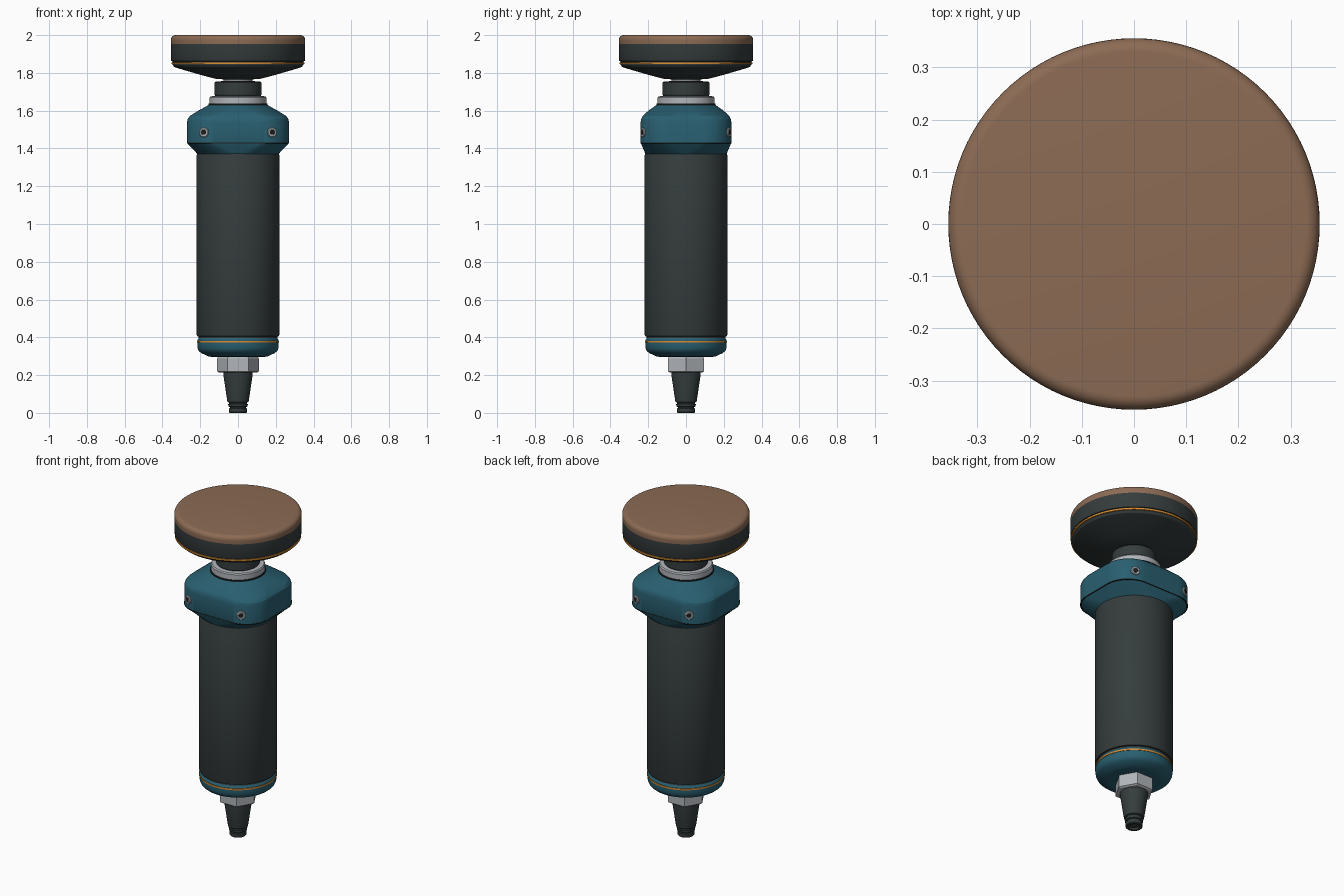
import bpy, bmesh, math
from mathutils import Matrix, Vector

if "Cube" in bpy.data.objects:
    bpy.data.objects.remove(bpy.data.objects["Cube"])


def material(name, rgb):
    m = bpy.data.materials.new(name)
    m.diffuse_color = (*rgb, 1)
    m.use_nodes = True
    m.node_tree.nodes["Principled BSDF"].inputs["Base Color"].default_value = m.diffuse_color
    return m


DARK = material("charcoal", (0.036, 0.046, 0.046))
TEAL = material("teal", (0.022, 0.115, 0.165))
BROWN = material("tan brown", (0.262, 0.147, 0.089))
ORANGE = material("orange", (0.72, 0.27, 0.03))
SILVER = material("silver", (0.44, 0.46, 0.49))
BLACK = material("black", (0.012, 0.014, 0.014))


def finish(name, bm, mat, angle=30):
    bmesh.ops.recalc_face_normals(bm, faces=bm.faces)
    me = bpy.data.meshes.new(name)
    bm.to_mesh(me)
    bm.free()
    me.materials.append(mat)
    ob = bpy.data.objects.new(name, me)
    bpy.context.collection.objects.link(ob)
    bpy.ops.object.select_all(action='DESELECT')
    ob.select_set(True)
    bpy.context.view_layer.objects.active = ob
    bpy.ops.object.shade_smooth_by_angle(angle=math.radians(angle))
    return ob


def loft(name, rings, mat, angle=30):
    """Skin a stack of equal-length point rings and cap both ends."""
    bm = bmesh.new()
    loops = [[bm.verts.new(p) for p in ring] for ring in rings]
    n = len(loops[0])
    for a, b in zip(loops, loops[1:]):
        for i in range(n):
            j = (i + 1) % n
            bm.faces.new((a[i], a[j], b[j], b[i]))
    bm.faces.new(loops[0])
    bm.faces.new(loops[-1])
    return finish(name, bm, mat, angle)


def circle(r, z, n=96):
    return [(r * math.cos(math.tau * i / n), r * math.sin(math.tau * i / n), z)
            for i in range(n)]


def lathe(name, profile, mat, n=96, angle=30):
    return loft(name, [circle(r, z, n) for r, z in profile], mat, angle)


def rounded_box(hx, hy, r, z, n=96):
    """Rounded rectangle ring, four arcs joined by straight sides."""
    pts, k = [], n // 4
    for q, (sx, sy) in enumerate(((1, 1), (-1, 1), (-1, -1), (1, -1))):
        for i in range(k):
            a = math.pi / 2 * (q + i / (k - 1))
            pts.append((sx * (hx - r) + r * math.cos(a),
                        sy * (hy - r) + r * math.sin(a), z))
    return pts


# Cable sleeve with ribs near its tip
lathe("cable_sleeve", [
    (0.030, 0.012), (0.032, 0.0), (0.045, 0.0), (0.048, 0.004), (0.048, 0.022),
    (0.043, 0.025), (0.043, 0.031), (0.051, 0.034), (0.052, 0.046),
    (0.047, 0.049), (0.047, 0.055), (0.056, 0.058), (0.058, 0.07),
    (0.078, 0.205), (0.078, 0.22)], DARK, 48)

# Hexagonal cable nut
lathe("cable_nut", [(0.10, 0.214), (0.11, 0.220), (0.11, 0.288), (0.104, 0.297),
                    (0.104, 0.31)], SILVER, 6, 20)

# Lower cap, trim ring and groove
lathe("lower_cap", [(0.142, 0.297), (0.155, 0.298), (0.195, 0.317), (0.208, 0.328),
                    (0.214, 0.342), (0.215, 0.36), (0.215, 0.385),
                    (0.208, 0.396), (0.20, 0.397)], TEAL)
lathe("lower_trim_ring", [(0.21, 0.372), (0.218, 0.372), (0.218, 0.381),
                          (0.21, 0.381)], ORANGE)
lathe("lower_groove", [(0.208, 0.392), (0.208, 0.414)], DARK)

# Main handle barrel
lathe("handle_barrel", [(0.207, 0.403), (0.216, 0.406), (0.219, 0.413),
                        (0.219, 1.365), (0.216, 1.372), (0.207, 1.375)], DARK)

# Gear housing: round at both ends, rounded rectangle in the middle
HX, HY, CR = 0.27, 0.24, 0.15
sections = [(0.212, 0.212, 0.212, 1.366), (0.218, 0.216, 0.208, 1.374),
            (0.262, 0.236, 0.16, 1.420), (HX, HY, CR, 1.432),
            (HX, HY, CR, 1.540), (0.266, 0.237, CR, 1.557),
            (0.255, 0.229, 0.15, 1.572), (0.21, 0.199, 0.165, 1.600),
            (0.175, 0.172, 0.16, 1.619), (0.157, 0.157, 0.155, 1.630)]
loft("gear_housing", [rounded_box(*s) for s in sections], TEAL, 22)
loft("housing_seam", [rounded_box(HX + 0.001, HY + 0.001, CR, z)
                      for z in (1.427, 1.432)], BLACK)

# Four socket screws on the housing corners
for sx in (-1, 1):
    for sy in (-1, 1):
        off = Vector((0.06, math.sqrt(CR ** 2 - 0.06 ** 2), 0))
        normal = Vector((off.x * sx, off.y * sy, 0)).normalized()
        centre = Vector((sx * (HX - CR + off.x), sy * (HY - CR + off.y), 1.485))
        place = (Matrix.Translation(centre)
                 @ normal.to_track_quat('Z', 'Y').to_matrix().to_4x4())
        ring = lathe("screw_head", [
            (0.026, -0.012), (0.026, 0.003), (0.023, 0.006), (0.015, 0.006),
            (0.014, 0.003)], SILVER, 24)
        ring.matrix_world = place
        hole = lathe("screw_socket", [(0.014, 0.0), (0.014, 0.0065)], BLACK, 6)
        hole.matrix_world = place

# Spindle stack
lathe("spindle_gasket", [(0.156, 1.622), (0.156, 1.637)], BLACK)
lathe("spindle_collar", [(0.142, 1.634), (0.151, 1.637), (0.151, 1.669),
                         (0.146, 1.676), (0.12, 1.677)], SILVER)
lathe("spindle_lock", [(0.116, 1.670), (0.122, 1.682), (0.124, 1.685),
                       (0.124, 1.748), (0.119, 1.755), (0.08, 1.756)], DARK)
lathe("spindle_shaft", [(0.078, 1.75), (0.078, 1.785)], SILVER, 48)

# Backing plate, trim ring and polishing pad
lathe("backing_plate", [(0.08, 1.766), (0.12, 1.769), (0.20, 1.790), (0.32, 1.825),
                        (0.338, 1.832), (0.346, 1.843), (0.348, 1.865)], DARK)
lathe("pad_trim_ring", [(0.34, 1.846), (0.353, 1.846), (0.353, 1.856),
                        (0.34, 1.856)], ORANGE)
lathe("pad_core", [(0.345, 1.861), (0.353, 1.862), (0.355, 1.866),
                   (0.355, 1.953)], DARK)
pad = [(0.355, 1.952)]
for i in range(7):
    a = math.pi / 2 * i / 6
    pad.append((0.330 + 0.026 * math.cos(a), 1.974 + 0.026 * math.sin(a)))
lathe("polishing_pad", pad, BROWN)
